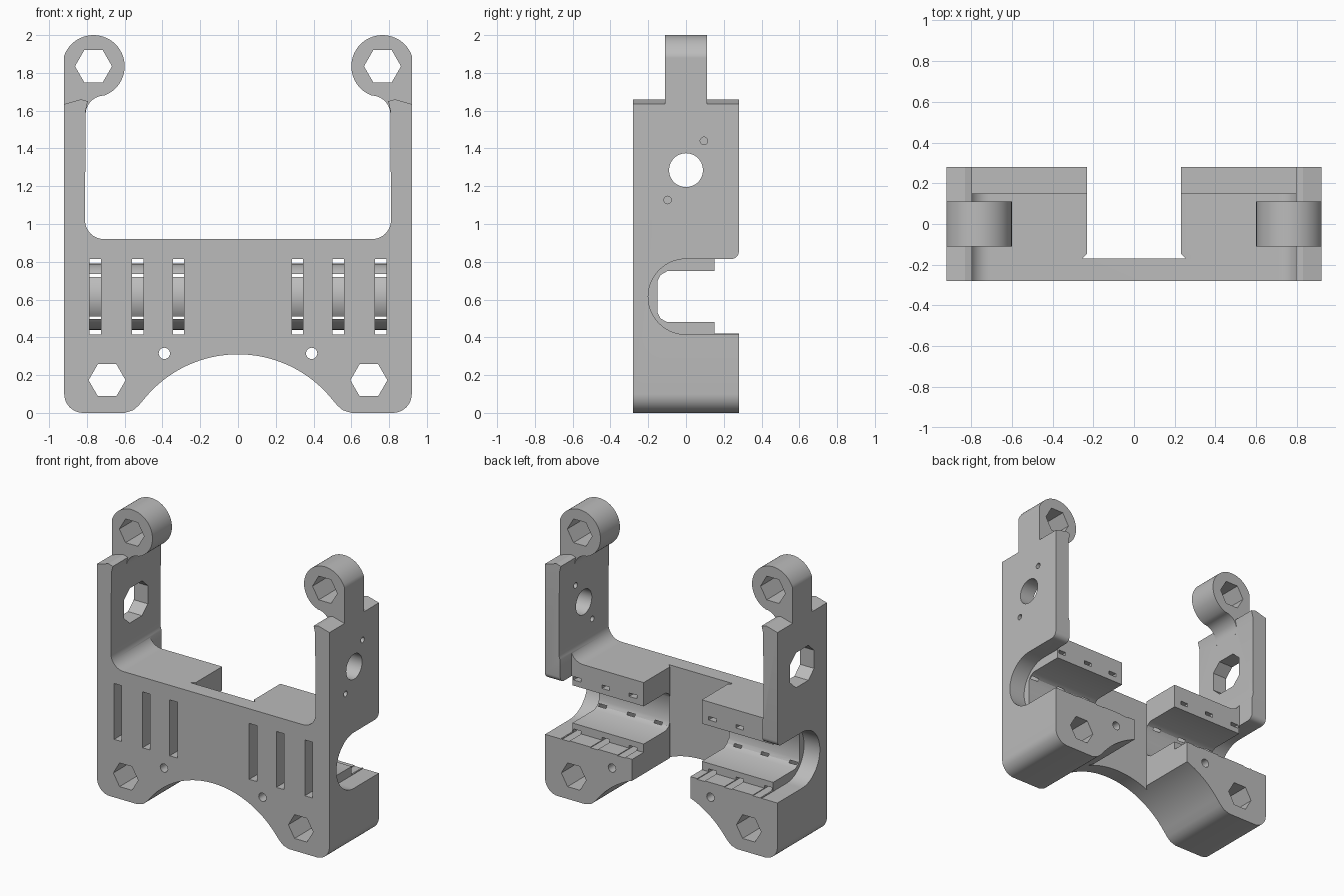
import bpy, bmesh
from math import cos, sin, pi, radians

if "Cube" in bpy.data.objects:
    bpy.data.objects.remove(bpy.data.objects["Cube"])

grey = bpy.data.materials.new("plain grey")
grey.use_nodes = True
grey.diffuse_color = (0.5, 0.5, 0.5, 1)
grey.node_tree.nodes["Principled BSDF"].inputs["Base Color"].default_value = (0.5, 0.5, 0.5, 1)


def arc(cx, cy, r, start, end, n=16):
    angles = [radians(start + (end - start) * i / n) for i in range(n + 1)]
    return [(cx + r * cos(a), cy + r * sin(a)) for a in angles]


def ring(cx, cy, r, n):
    return arc(cx, cy, r, 0, 360, n)[:-1]


def flip(points):
    return [(-u, v) for u, v in points]


def prism(name, points, low, high, axis="y"):
    """Extrude a closed outline along one axis."""
    place = {"x": lambda u, v, d: (d, u, v),
             "y": lambda u, v, d: (u, d, v),
             "z": lambda u, v, d: (u, v, d)}[axis]
    bm = bmesh.new()
    face = bm.faces.new([bm.verts.new(place(u, v, low)) for u, v in points])
    top = bmesh.ops.extrude_face_region(bm, geom=[face])["geom"]
    shift = place(0, 0, high - low)
    bmesh.ops.translate(bm, vec=shift, verts=[e for e in top if isinstance(e, bmesh.types.BMVert)])
    bmesh.ops.recalc_face_normals(bm, faces=bm.faces)
    mesh = bpy.data.meshes.new(name)
    bm.to_mesh(mesh)
    bm.free()
    mesh.materials.append(grey)
    obj = bpy.data.objects.new(name, mesh)
    bpy.context.collection.objects.link(obj)
    return obj


def combine(target, tool, operation="DIFFERENCE"):
    mod = target.modifiers.new("combine", "BOOLEAN")
    mod.operation, mod.solver, mod.object = operation, "EXACT", tool
    bpy.context.view_layer.objects.active = target
    bpy.ops.object.modifier_apply(modifier=mod.name)
    bpy.data.objects.remove(tool)


def cut(target, points, low, high, axis="y"):
    combine(target, prism("cutter", points, low, high, axis))


def box(a, b, c, d):
    return [(a, b), (c, b), (c, d), (a, d)]


# U-shaped body with an arched underside
half = (arc(0, -0.33, 0.64, 90, 40, 20)
        + [(0.525, 0.04), (0.555, 0.014), (0.6, 0)]
        + arc(0.82, 0.1, 0.1, -90, 0, 10)
        + [(0.92, 1.635), (0.83, 1.66), (0.795, 1.65), (0.807, 1.6)]
        + arc(0.71, 1.02, 0.1, 0, -90, 10))
body = prism("bracket_body", half + flip(half[1:])[::-1], -0.28, 0.28)

# Clamping ears
ear = (arc(0.765, 1.835, 0.165, 250, 20, 36)
       + [(0.92, 1.88), (0.92, 1.55), (0.807, 1.55)]
       + arc(0.707, 1.58, 0.1, 0, 80, 8))
for outline, name in ((ear, "left_ear"), (flip(ear), "right_ear")):
    combine(body, prism(name, outline, -0.11, 0.11), "UNION")

# Centre gap and the step behind the upper shelves
gap = [(-0.23, 0.5), (-0.23, -0.145), (-0.255, -0.17)]
cut(body, gap + flip(gap)[::-1], -0.2, 0.915 + 0.2, "z")
cut(body, box(-0.8, 0.15, 0.8, 0.5), 0.42, 1.1, "z")

# Side openings, bearing channels and strap slots
centre = 0.615
side = (arc(0, centre, 0.2, 270, 90, 28)
        + arc(0.24, 0.855, 0.04, -90, 0, 6)
        + [(0.5, 0.855), (0.5, 0.415)])
channel = [(0.5, 0.48), (-0.1, 0.48), (-0.135, 0.5), (-0.15, 0.53),
           (-0.15, 0.7), (-0.135, 0.73), (-0.1, 0.75), (0.5, 0.75)]
strap = ([(0.5, 0.815), (-0.5, 0.815), (-0.5, 0.415), (0.5, 0.415), (0.5, 0.44)]
         + arc(0, centre, 0.175, 270, 90, 24) + [(0.5, 0.79)])
for s in (-1, 1):
    spans = [(side, 0.795, 1.1), (channel, 0.1, 0.82)]
    spans += [(strap, x - 0.03, x + 0.03) for x in (0.315, 0.53, 0.755)]
    for outline, near, far in spans:
        cut(body, outline, min(s * near, s * far), max(s * near, s * far), "x")
    # Nut pockets and screw holes
    cut(body, ring(s * 0.765, 1.835, 0.098, 6), -0.5, 0.5)
    cut(body, ring(s * 0.693, 0.173, 0.098, 6), -0.5, 0.5)
    cut(body, ring(s * 0.39, 0.315, 0.03, 20), -0.5, 0.5)

# Pivot holes in the left wall, adjustment slot in the right wall
for y, z, r in ((0, 1.285, 0.09), (0.095, 1.44, 0.02), (-0.097, 1.127, 0.02)):
    cut(body, ring(y, z, r, 28), 0.7, 1.1, "x")
slot = [(0.135, 1.22), (0.135, 1.35), (0.07, 1.41)]
slot += flip(slot)[::-1]
slot = slot[:5] + [(-0.135, 1.22), (-0.07, 1.16), (0.07, 1.16)]
cut(body, slot, -1.1, -0.7, "x")

bpy.ops.object.select_all(action="DESELECT")
body.select_set(True)
bpy.context.view_layer.objects.active = body
bpy.ops.object.shade_smooth_by_angle(angle=radians(30))
